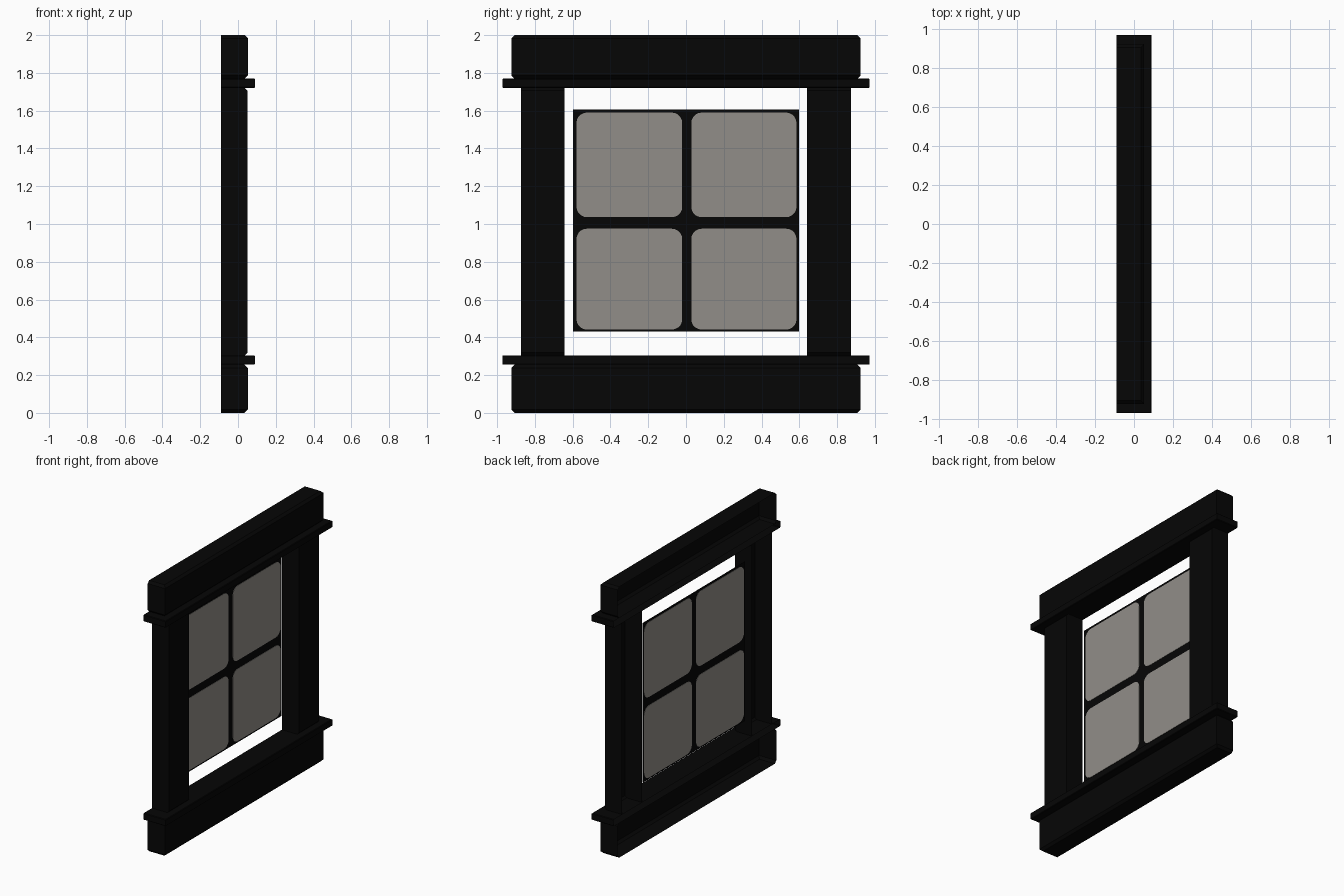
import bpy, bmesh

cube = bpy.data.objects.get("Cube")
if cube:
    bpy.data.objects.remove(cube, do_unlink=True)


def material(name, colour):
    m = bpy.data.materials.new(name)
    m.use_nodes = True
    m.diffuse_color = (*colour, 1)
    bsdf = m.node_tree.nodes["Principled BSDF"]
    bsdf.inputs["Base Color"].default_value = (*colour, 1)
    bsdf.inputs["Roughness"].default_value = 0.8
    return m


black = material("black wood", (0.0018, 0.0018, 0.0018))
grey = material("warm grey glass", (0.285, 0.27, 0.247))

BACK, FRONT, LEDGE = -0.09, 0.052, 0.09


def box(name, xs, ys, zs, mat, chamfer=0, segments=1, rule=None, open_back=False):
    """Box between limits; edges chosen by the rule are bevelled."""
    bm = bmesh.new()
    bmesh.ops.create_cube(bm, size=1)
    for v in bm.verts:
        for axis, (low, high) in enumerate((xs, ys, zs)):
            v.co[axis] = high if v.co[axis] > 0 else low
    if chamfer:
        edges = [e for e in bm.edges if rule(e)]
        bmesh.ops.bevel(bm, geom=edges, offset=chamfer, segments=segments,
                        profile=0.5, affect='EDGES')
    bmesh.ops.recalc_face_normals(bm, faces=bm.faces)
    if open_back:
        back = [f for f in bm.faces if all(v.co.x < BACK + 0.001 for v in f.verts)]
        bmesh.ops.delete(bm, geom=back, context='FACES')
    mesh = bpy.data.meshes.new(name)
    bm.to_mesh(mesh)
    bm.free()
    mesh.materials.append(mat)
    obj = bpy.data.objects.new(name, mesh)
    bpy.context.collection.objects.link(obj)


def along(e, axis):
    return abs(e.verts[0].co[axis] - e.verts[1].co[axis]) > 0.001


def front_level(e):
    # Level edges along the front face
    return along(e, 1) and e.verts[0].co.x > 0


def worn(e):
    # Level front edges and the corners of the ends
    return along(e, 0) or front_level(e)


def along_x(e):
    return along(e, 0)


def trim(name, front, ys, zs, chamfer, rule):
    # Moulding strip that is hollow behind
    box(name, (BACK, front), ys, zs, black, chamfer, 1, rule, open_back=True)


# Head beam and sill beam
trim("head_beam", FRONT, (-0.925, 0.925), (1.77, 2.0), 0.017, worn)
trim("sill_beam", FRONT, (-0.925, 0.925), (0, 0.255), 0.017, worn)

# Projecting ledges
trim("head_ledge", LEDGE, (-0.972, 0.972), (1.72, 1.77), 0.004, worn)
trim("sill_ledge", LEDGE, (-0.972, 0.972), (0.255, 0.305), 0.004, worn)

# Side posts
trim("right_post", FRONT - 0.002, (-0.874, -0.642), (0.305, 1.72), 0.014, front_level)
trim("left_post", FRONT - 0.002, (0.64, 0.873), (0.305, 1.72), 0.014, front_level)

# Thin sash with four rounded panes showing on both sides
PANE_X = -0.065
box("sash", (PANE_X - 0.001, PANE_X + 0.001), (-0.597, 0.597), (0.43, 1.607), black)
for row, zs in (("lower", (0.441, 0.975)), ("upper", (1.036, 1.59))):
    for side, ys in (("right", (-0.58, -0.02)), ("left", (0.028, 0.585))):
        box(f"{row}_{side}_pane", (PANE_X - 0.003, PANE_X + 0.003), ys, zs,
            grey, 0.055, 5, along_x)
